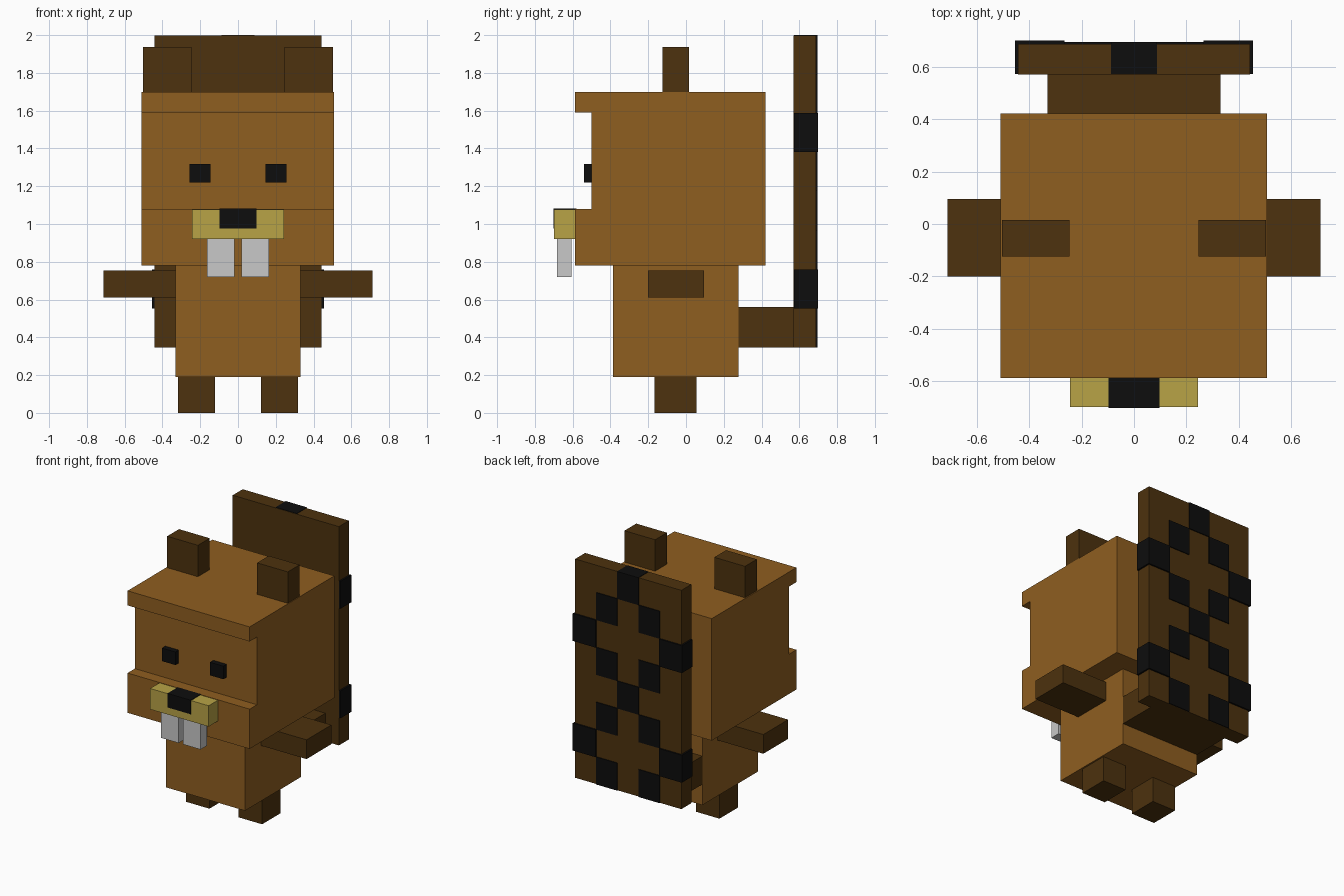
import bpy, bmesh

if "Cube" in bpy.data.objects:
    bpy.data.objects.remove(bpy.data.objects["Cube"])


def material(name, rgb):
    m = bpy.data.materials.new(name)
    m.diffuse_color = (*rgb, 1)
    m.use_nodes = True
    m.node_tree.nodes["Principled BSDF"].inputs["Base Color"].default_value = m.diffuse_color
    return m


FUR = material("tan brown fur", (0.275, 0.112, 0.0144))
DARK = material("dark brown", (0.0742, 0.0319, 0.0044))
BLACK = material("black", (0.004, 0.004, 0.004))
YELLOW = material("muzzle yellow", (0.479, 0.366, 0.0612))
WHITE = material("tooth white", (0.578, 0.578, 0.578))


def prism(name, profile, x0, x1, mat):
    """Extrude a (y, z) outline from x0 to x1."""
    bm = bmesh.new()
    face = bm.faces.new([bm.verts.new((x0, y, z)) for y, z in profile])
    ext = bmesh.ops.extrude_face_region(bm, geom=[face])
    verts = [g for g in ext["geom"] if isinstance(g, bmesh.types.BMVert)]
    bmesh.ops.translate(bm, verts=verts, vec=(x1 - x0, 0, 0))
    bmesh.ops.recalc_face_normals(bm, faces=bm.faces[:])
    mesh = bpy.data.meshes.new(name)
    bm.to_mesh(mesh)
    bm.free()
    mesh.materials.append(mat)
    ob = bpy.data.objects.new(name, mesh)
    bpy.context.collection.objects.link(ob)
    return ob


def box(name, x, y, z, mat):
    (y0, y1), (z0, z1) = y, z
    return prism(name, [(y0, z0), (y1, z0), (y1, z1), (y0, z1)], *x, mat)


def pair(name, x, y, z, mat):
    box(name + "_right", x, y, z, mat)
    box(name + "_left", (-x[1], -x[0]), y, z, mat)


# Head with a recessed face band between brow and jaw
prism("head", [(-0.587, 0.78), (0.422, 0.78), (0.422, 1.70), (-0.587, 1.70),
               (-0.587, 1.59), (-0.50, 1.59), (-0.50, 1.08), (-0.587, 1.08)],
      -0.51, 0.508, FUR)
pair("ear", (0.247, 0.503), (-0.125, 0.015), (1.70, 1.937), DARK)

# Face
pair("eye", (0.145, 0.256), (-0.54, -0.50), (1.22, 1.318), BLACK)
box("muzzle", (-0.244, 0.244), (-0.698, -0.587), (0.92, 1.077), YELLOW)
box("nose", (-0.097, 0.097), (-0.702, -0.58), (0.975, 1.081), BLACK)
pair("tooth", (0.018, 0.165), (-0.682, -0.605), (0.72, 0.92), WHITE)

# Body and limbs
box("body", (-0.33, 0.33), (-0.387, 0.277), (0.19, 0.78), FUR)
pair("arm", (0.33, 0.712), (-0.20, 0.095), (0.61, 0.755), DARK)
pair("leg", (0.122, 0.318), (-0.166, 0.055), (0.0, 0.19), DARK)

# Tail: base bar and upright paddle
box("tail_base", (-0.33, 0.33), (0.277, 0.57), (0.347, 0.56), DARK)
box("tail_paddle", (-0.443, 0.443), (0.57, 0.688), (0.347, 1.997), DARK)

# Black lattice on the tail: distance from the centre column, top row first
CELL_W, CELL_H = 0.177, 0.2066
for row, col in enumerate([0, 1, 2, 1, 0, 1, 2, 1]):
    top = 2.0 - row * CELL_H
    for side in ((1,) if col == 0 else (-1, 1)):
        cx = side * col * CELL_W
        xs = [cx - CELL_W / 2, cx + CELL_W / 2]
        if col == 2:  # edge cells wrap round the sides
            xs[1 if side > 0 else 0] = side * 0.455
        y1 = 0.70 if col == 2 else 0.695
        box("tail_patch", xs, (0.573, y1), (top - CELL_H, top), BLACK)
